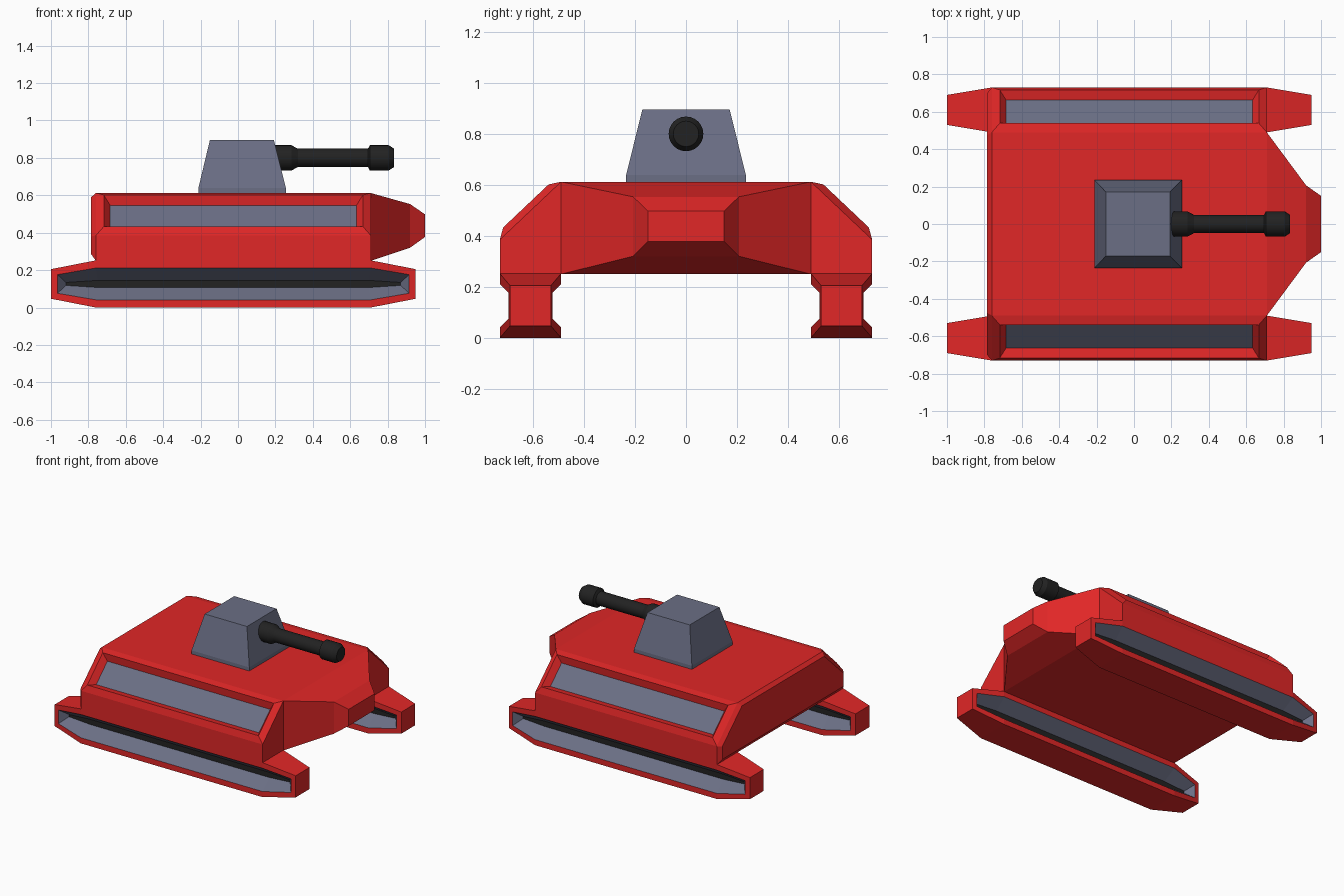
import bpy, bmesh, math

if "Cube" in bpy.data.objects:
    bpy.data.objects.remove(bpy.data.objects["Cube"])


def material(name, rgb):
    m = bpy.data.materials.new(name)
    m.diffuse_color = (*rgb, 1)
    m.use_nodes = True
    m.node_tree.nodes["Principled BSDF"].inputs["Base Color"].default_value = m.diffuse_color
    return m


RED = material("red paint", (0.75, 0.02, 0.02))
GREY = material("blue grey", (0.147, 0.159, 0.235))
BLACK = material("black", (0.016, 0.016, 0.016))


def finish(bm, name, mats):
    bmesh.ops.recalc_face_normals(bm, faces=bm.faces[:])
    me = bpy.data.meshes.new(name)
    bm.to_mesh(me)
    bm.free()
    ob = bpy.data.objects.new(name, me)
    bpy.context.collection.objects.link(ob)
    for m in mats:
        me.materials.append(m)
    return ob


def loft(bm, rings):
    """Skin a list of equal-length point rings and cap both ends."""
    vs = [[bm.verts.new(p) for p in r] for r in rings]
    n = len(vs[0])
    bands = []
    for a, b in zip(vs, vs[1:]):
        bands.append([bm.faces.new((a[i], a[(i + 1) % n], b[(i + 1) % n], b[i]))
                      for i in range(n)])
    caps = [bm.faces.new(vs[0]), bm.faces.new(vs[-1])]
    return bands, caps


# Hull: six-sided section along x with a small chamfer at the rear
def section(x, w, ws, z0, z1, z2):
    half = [(w, z0), (w, z1), (ws, z2)]
    return [(x, y, z) for y, z in half] + [(x, -y, z) for y, z in reversed(half)]


bm = bmesh.new()
bands, caps = loft(bm, [section(-0.785, 0.70, 0.475, 0.285, 0.38, 0.59),
                        section(-0.76, 0.73, 0.49, 0.25, 0.385, 0.612),
                        section(0.71, 0.73, 0.49, 0.25, 0.385, 0.612)])
bmesh.ops.recalc_face_normals(bm, faces=bm.faces[:])
# raised frame with recessed grey window on each sloping side
slopes = [bands[1][1], bands[1][3]]
bmesh.ops.inset_individual(bm, faces=slopes, thickness=0.06, depth=0.026)
bmesh.ops.inset_individual(bm, faces=slopes, thickness=0.048, depth=-0.044)
for f in slopes:
    f.material_index = 1
finish(bm, "hull", [RED, GREY])


# Nose: tapering block on the hull front
def rect_x(x, w, z0, z1):
    return [(x, -w, z0), (x, w, z0), (x, w, z1), (x, -w, z1)]


bm = bmesh.new()
loft(bm, [rect_x(0.70, 0.49, 0.25, 0.612), rect_x(0.71, 0.49, 0.25, 0.612),
          rect_x(0.92, 0.207, 0.32, 0.553), rect_x(1.0, 0.15, 0.377, 0.498)])
finish(bm, "nose", [RED])


# Tracks: tapered pods with a grey groove and black floor on both sides
def outline(xb, xf, xm0, xm1, mid, end, w_mid, w_end, side, yc):
    c = 0.126
    pts = [(xb, c - end, w_end), (xm0, c - mid, w_mid), (xm1, c - mid, w_mid),
           (xf, c - end, w_end), (xf, c + end, w_end), (xm1, c + mid, w_mid),
           (xm0, c + mid, w_mid), (xb, c + end, w_end)]
    return [(x, yc + side * w, z) for x, z, w in pts]


for name, yc in (("right_track", -0.61), ("left_track", 0.61)):
    bm = bmesh.new()

    def half(s):
        return [outline(-0.92, 0.87, -0.75, 0.70, 0.019, 0.008, 0.03, 0.03, s, yc),
                outline(-0.965, 0.915, -0.76, 0.71, 0.085, 0.05, 0.12, 0.086, s, yc),
                outline(-1.0, 0.95, -0.76, 0.71, 0.126, 0.079, 0.12, 0.08, s, yc)]
    bands, caps = loft(bm, half(-1) + half(1)[::-1])
    for f in bands[0] + bands[-1]:
        f.material_index = 1
    for f in caps:
        f.material_index = 2
    finish(bm, name, [RED, GREY, BLACK])


# Turret: short upright base, then a tapered block
def rect_z(z, x0, x1, w):
    return [(x0, -w, z), (x1, -w, z), (x1, w, z), (x0, w, z)]


bm = bmesh.new()
loft(bm, [rect_z(0.605, -0.212, 0.256, 0.235), rect_z(0.638, -0.212, 0.256, 0.235),
          rect_z(0.896, -0.15, 0.192, 0.171)])
finish(bm, "turret", [GREY])

# Gun: turned profile about the x axis
profile = [(0.18, 0.068), (0.285, 0.068), (0.32, 0.049), (0.695, 0.049),
           (0.705, 0.068), (0.805, 0.068), (0.833, 0.05), (0.833, 0.037)]
N = 24
bm = bmesh.new()
loft(bm, [[(x, r * math.cos(2 * math.pi * i / N), 0.8 + r * math.sin(2 * math.pi * i / N))
           for i in range(N)] for x, r in profile])
gun = finish(bm, "gun_barrel", [BLACK])
bpy.context.view_layer.objects.active = gun
gun.select_set(True)
bpy.ops.object.shade_smooth_by_angle(angle=math.radians(25))
